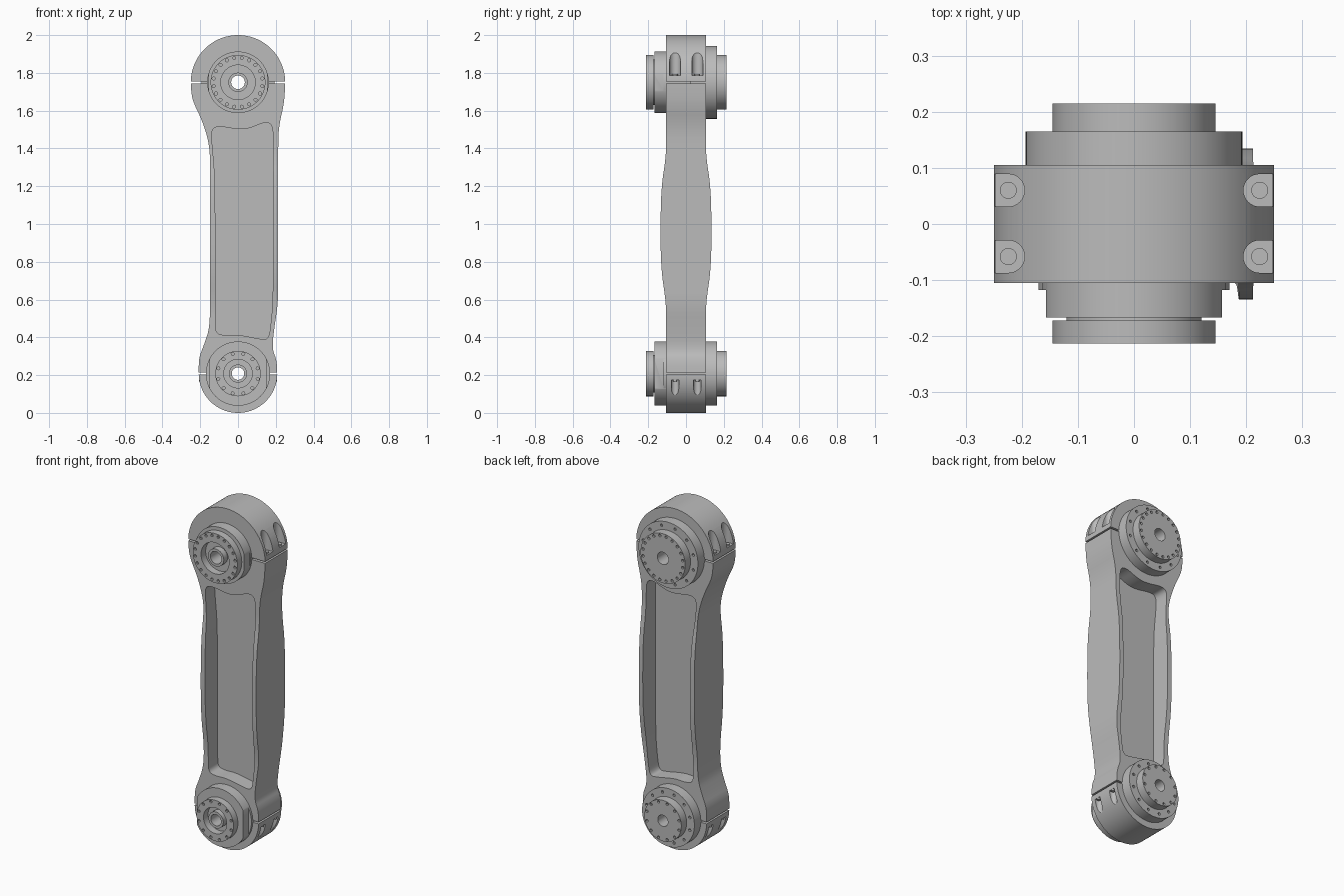
import bpy
import bmesh
from math import pi, sin, cos
from mathutils import Matrix, Vector

cube = bpy.data.objects.get("Cube")
if cube:
    bpy.data.objects.remove(cube, do_unlink=True)

grey = bpy.data.materials.new("machined grey")
grey.use_nodes = True
GREY = (0.5, 0.5, 0.5, 1)
grey.diffuse_color = GREY
grey.node_tree.nodes["Principled BSDF"].inputs["Base Color"].default_value = GREY


def finish(name, bm):
    bmesh.ops.recalc_face_normals(bm, faces=bm.faces)
    mesh = bpy.data.meshes.new(name)
    bm.to_mesh(mesh)
    bm.free()
    mesh.materials.append(grey)
    ob = bpy.data.objects.new(name, mesh)
    bpy.context.collection.objects.link(ob)
    return ob


def activate(ob):
    bpy.ops.object.select_all(action='DESELECT')
    ob.select_set(True)
    bpy.context.view_layer.objects.active = ob


def boolean(ob, cutter, operation='DIFFERENCE'):
    mod = ob.modifiers.new("cut", 'BOOLEAN')
    mod.operation, mod.solver, mod.object = operation, 'EXACT', cutter
    activate(ob)
    bpy.ops.object.modifier_apply(modifier=mod.name)
    bpy.data.objects.remove(cutter, do_unlink=True)


def smooth(ob):
    activate(ob)
    bpy.ops.object.shade_smooth_by_angle(angle=pi / 6)


def rounded(points, closed=False, rounds=3):
    """Corner cutting; open paths keep their end points."""
    for _ in range(rounds):
        pts = [Vector(p) for p in points]
        pairs = list(zip(pts, pts[1:] + pts[:1] if closed else pts[1:]))
        points = [q for a, b in pairs for q in (a.lerp(b, .25), a.lerp(b, .75))]
        if not closed:
            points[0], points[-1] = pts[0], pts[-1]
    return [tuple(p) for p in points]


def arc(cz, r, start, end, n=48):
    return [(r * cos(start + (end - start) * i / n),
             cz + r * sin(start + (end - start) * i / n)) for i in range(n + 1)]


def prism(name, outline, low, high, axis='Y'):
    """Extrude an (x, z) outline along y, or a (y, z) outline along x."""
    bm = bmesh.new()
    place = (lambda u, v, d: (u, d, v)) if axis == 'Y' else (lambda u, v, d: (d, u, v))
    face = bm.faces.new([bm.verts.new(place(u, v, low)) for u, v in outline])
    new = bmesh.ops.extrude_face_region(bm, geom=[face])["geom"]
    bmesh.ops.translate(bm, verts=[g for g in new if isinstance(g, bmesh.types.BMVert)],
                        vec=place(0, 0, high - low))
    return finish(name, bm)


def add_box(bm, x, y, z):
    mid = [(a + b) / 2 for a, b in (x, y, z)]
    size = [b - a for a, b in (x, y, z)]
    bmesh.ops.create_cube(bm, size=1, matrix=Matrix.Translation(mid) @ Matrix.Diagonal((*size, 1)))


def add_cylinder(bm, centre, r, depth, along='Z', n=32):
    turn = Matrix.Rotation(pi / 2, 4, 'X') if along == 'Y' else Matrix()
    bmesh.ops.create_cone(bm, cap_ends=True, segments=n, radius1=r, radius2=r, depth=depth,
                          matrix=Matrix.Translation(centre) @ turn)


def lathe(name, cz, profile, n=96):
    """Revolve a closed (radius, y) profile about the joint axis."""
    bm = bmesh.new()
    rings = [[bm.verts.new((r * cos(2 * pi * i / n), y, cz + r * sin(2 * pi * i / n)))
              for i in range(n)] for r, y in profile]
    for a, b in zip(rings, rings[1:] + rings[:1]):
        for i in range(n):
            j = (i + 1) % n
            bm.faces.new((a[i], a[j], b[j], b[i]))
    return finish(name, bm)


TOP_Z, TOP_R, LOW_Z, LOW_R = 1.75, 0.25, 0.208, 0.208

# Arm body: front outline intersected with the bulging side profile
left_side = rounded([(-.25, 1.75), (-.245, 1.66), (-.19, 1.55), (-.15, 1.42), (-.148, 1.28),
                     (-.148, .6), (-.15, .45), (-.18, .36), (-.208, .29), (-.208, .208)])
right_side = rounded([(.208, .208), (.205, .28), (.18, .34), (.192, .45), (.212, .58),
                      (.212, .7), (.212, 1.4), (.216, 1.52), (.245, 1.64), (.25, 1.75)])
outline = (arc(TOP_Z, TOP_R, 0, pi) + left_side[1:-1]
           + arc(LOW_Z, LOW_R, pi, 2 * pi) + right_side[1:-1])
body = prism("arm_body", outline, -.3, .3)
edge = rounded([(.105, -.1), (.105, .45), (.105, .58), (.131, .75), (.136, .95),
                (.131, 1.2), (.105, 1.36), (.105, 1.5), (.105, 2.1)])
side = edge + [(-y, z) for y, z in reversed(edge)]
boolean(body, prism("side_profile", side, -.4, .4, 'X'), 'INTERSECT')

# Deep pockets front and back, leaving a thin web
pocket = rounded([(-.12, .6), (-.12, 1.25), (-.138, 1.43), (-.14, 1.5), (-.105, 1.52),
                  (0, 1.5), (.06, 1.505), (.14, 1.54), (.18, 1.53), (.187, 1.46), (.187, .62),
                  (.172, .45), (.16, .39), (.12, .39), (0, .415), (-.07, .41),
                  (-.115, .42), (-.12, .47)], closed=True)
for s in (-1, 1):
    low, high = sorted((s * .018, s * .3))
    boolean(body, prism("pocket_cutter", pocket, low, high))

# Joint bores and clamp split gaps
bm = bmesh.new()
for z in (TOP_Z, LOW_Z):
    add_cylinder(bm, (0, 0, z), .11, .6, 'Y', 64)
    for s in (-1, 1):
        add_box(bm, sorted((s * .155, s * .3)), (-.3, .3), (z - .005, z + .005))
boolean(body, finish("bore_cutter", bm))

# Clamp bolt recesses: a round slot open to the outside
bolts = bmesh.new()
for s in (-1, 1):
    for y in (-.058, .06):
        for x, r, low, high in ((.224, .029, 1.785, 2.1), (.195, .02, -.1, .175)):
            bm = bmesh.new()
            arch = [(s * (x - r * sin(pi * i / 16)), y + r * cos(pi * i / 16)) for i in range(17)]
            arch += [(s * .3, y - r), (s * .3, y + r)]
            face = bm.faces.new([bm.verts.new((u, v, low)) for u, v in arch])
            new = bmesh.ops.extrude_face_region(bm, geom=[face])["geom"]
            bmesh.ops.translate(bm, vec=(0, 0, high - low),
                                verts=[g for g in new if isinstance(g, bmesh.types.BMVert)])
            boolean(body, finish("recess_cutter", bm))
            floor = low if low > 1 else high
            add_cylinder(bolts, (s * x, y, floor), r * .52, .016)
smooth(body)
smooth(finish("clamp_bolts", bolts))


def joint(name, cz, back_r, front_r, flange_r, bore, flat_x, count):
    """Bearing stack: back boss and flange, front boss, neck and recessed flange."""
    cup = flange_r * .63
    ob = lathe(name, cz, [
        (bore, .215), (flange_r, .215), (flange_r, .165), (back_r, .165), (back_r, .02),
        (front_r, .02), (front_r, -.167), (flange_r * .83, -.167), (flange_r * .83, -.172),
        (flange_r, -.172), (flange_r, -.213), (cup, -.213), (cup, -.17),
        (bore + .015, -.17), (bore + .015, -.205), (bore, -.205)])
    bm = bmesh.new()
    # flats on the front boss
    for s in (-1, 1):
        add_box(bm, sorted((s * flat_x, s * .3)), (-.17, -.118), (cz - .2, cz + .2))
    # screw hole circles
    circles = ((flange_r * .9, -.213, count), (flange_r * .9, .215, count),
               ((back_r + flange_r) / 2, .165, 12))
    for r, y, n in circles:
        for i in range(n):
            a = 2 * pi * (i + .5) / n
            add_cylinder(bm, (r * cos(a), y, cz + r * sin(a)), .008, .024, 'Y', 12)
    boolean(ob, finish("joint_cutter", bm))
    smooth(ob)


joint("upper_joint", TOP_Z, .193, .163, .145, .036, .157, 20)
joint("lower_joint", LOW_Z, .17, .17, .12, .033, .15, 12)
